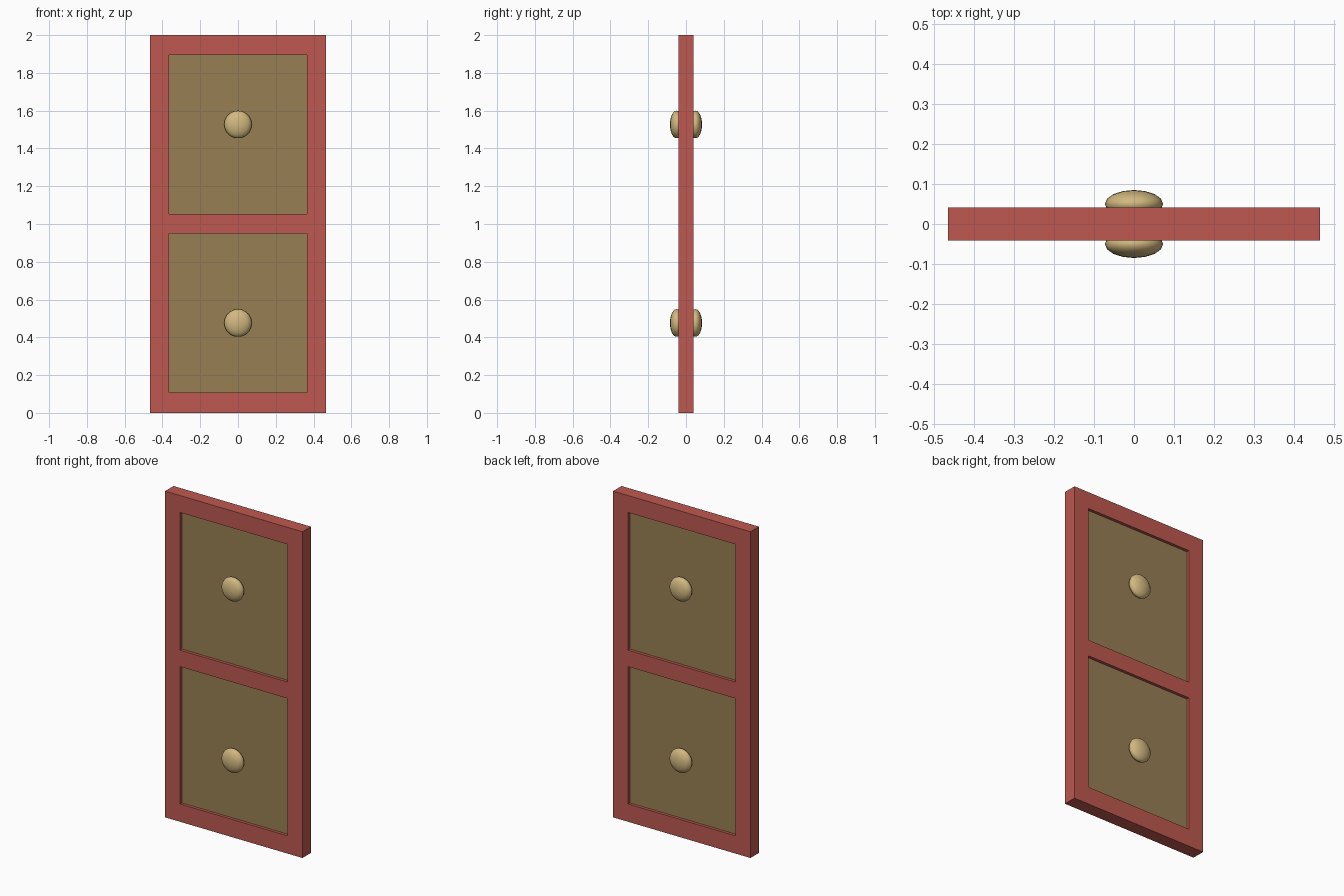
import bpy, bmesh
from mathutils import Matrix

if "Cube" in bpy.data.objects:
    bpy.data.objects.remove(bpy.data.objects["Cube"])

W, T = 0.466, 0.041           # door half width, half thickness
PX = 0.364                    # panel opening half width
OPENINGS = [(0.109, 0.951), (1.052, 1.896)]
PANEL_T = 0.023               # panel half thickness (recessed)
KNOB_Z = [0.476, 1.527]


def material(name, color):
    m = bpy.data.materials.new(name)
    m.diffuse_color = (*color, 1)
    m.use_nodes = True
    m.node_tree.nodes["Principled BSDF"].inputs["Base Color"].default_value = m.diffuse_color
    return m


def finish(name, bm, mat):
    bmesh.ops.recalc_face_normals(bm, faces=bm.faces)
    me = bpy.data.meshes.new(name)
    bm.to_mesh(me)
    bm.free()
    me.materials.append(mat)
    ob = bpy.data.objects.new(name, me)
    bpy.context.collection.objects.link(ob)
    return ob


red = material("red painted frame", (0.51, 0.098, 0.080))
tan = material("tan panel", (0.314, 0.212, 0.087))
brass = material("pale brass", (0.645, 0.479, 0.215))

# Door frame: flat grid with the two openings skipped, extruded through the thickness
bm = bmesh.new()
xs = [-W, -PX, PX, W]
zs = [0, *OPENINGS[0], *OPENINGS[1], 2]
v = [[bm.verts.new((x, -T, z)) for x in xs] for z in zs]
for r in range(5):
    for c in range(3):
        if c == 1 and r in (1, 3):
            continue
        bm.faces.new((v[r][c], v[r][c + 1], v[r + 1][c + 1], v[r + 1][c]))
ext = bmesh.ops.extrude_face_region(bm, geom=bm.faces[:], use_keep_orig=True)
bmesh.ops.translate(bm, vec=(0, 2 * T, 0),
                    verts=[g for g in ext["geom"] if isinstance(g, bmesh.types.BMVert)])
finish("door_frame", bm, red)

# Recessed panels, with a flattened knob on each side
for label, (z0, z1), kz in zip(("lower", "upper"), OPENINGS, KNOB_Z):
    bm = bmesh.new()
    bmesh.ops.create_cube(bm, size=1, matrix=Matrix.Translation((0, 0, (z0 + z1) / 2))
                          @ Matrix.Diagonal((2 * PX, 2 * PANEL_T, z1 - z0, 1)))
    finish(label + "_panel", bm, tan)
    for side, s in (("front", -1), ("back", 1)):
        bm = bmesh.new()
        bmesh.ops.create_uvsphere(bm, u_segments=16, v_segments=12, radius=1,
                                  matrix=Matrix.Translation((0, s * 0.05, kz))
                                  @ Matrix.Diagonal((0.073, 0.035, 0.073, 1)))
        for f in bm.faces:
            f.smooth = True
        finish(f"{label}_{side}_knob", bm, brass)
